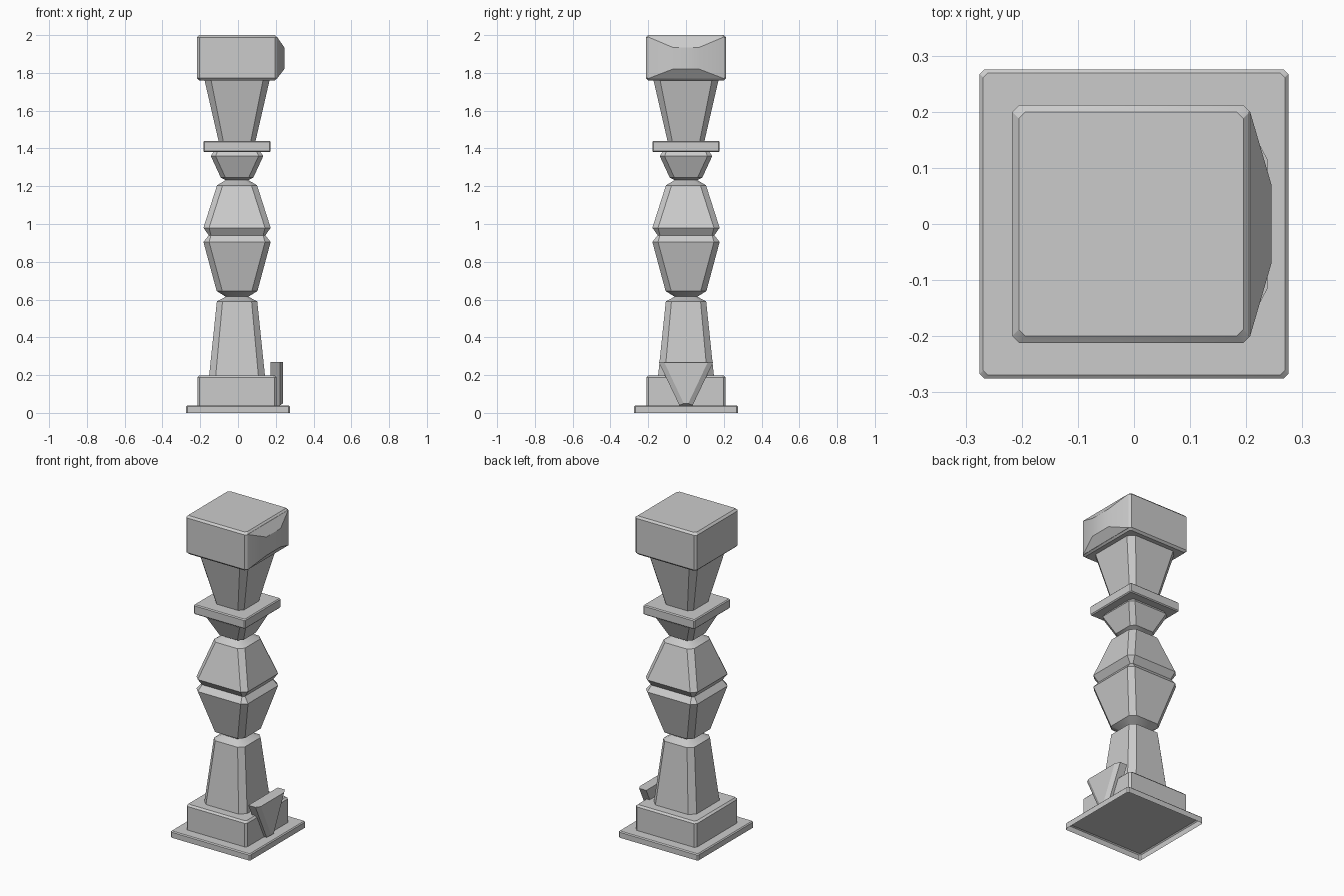
import bpy, bmesh, math

if "Cube" in bpy.data.objects:
    bpy.data.objects.remove(bpy.data.objects["Cube"])


def finish(name, bm, angle=30):
    bmesh.ops.recalc_face_normals(bm, faces=bm.faces)
    me = bpy.data.meshes.new(name)
    bm.to_mesh(me)
    bm.free()
    ob = bpy.data.objects.new(name, me)
    bpy.context.collection.objects.link(ob)
    bpy.ops.object.select_all(action='DESELECT')
    ob.select_set(True)
    bpy.context.view_layer.objects.active = ob
    bpy.ops.object.shade_smooth_by_angle(angle=math.radians(angle))
    return ob


def loft(name, rings, cx=-0.005, bottom=True, top=True):
    """Stack of corner-cut squares; each ring is (z, half width, corner cut)."""
    bm = bmesh.new()
    loops = []
    for z, h, c in rings:
        k = h - c
        pts = [(k, -h), (h, -k), (h, k), (k, h), (-k, h), (-h, k), (-h, -k), (-k, -h)]
        loops.append([bm.verts.new((x + cx, y, z)) for x, y in pts])
    for a, b in zip(loops, loops[1:]):
        for i in range(8):
            j = (i + 1) % 8
            bm.faces.new((a[i], a[j], b[j], b[i]))
    if bottom:
        bm.faces.new(loops[0])
    if top:
        bm.faces.new(loops[-1])
    return finish(name, bm)


def slab(name, z0, z1, h, b, cx=-0.005, bottom=True):
    return loft(name, [(z0, h - b, b), (z0 + b, h, b), (z1 - b, h, b), (z1, h - b, b)],
                cx, bottom)


def frustum_x(name, back, front):
    """Closed solid between outlines of (x, y, z) points facing +x."""
    bm = bmesh.new()
    loops = [[bm.verts.new(p) for p in o] for o in (back, *front)]
    for a, b in zip(loops, loops[1:]):
        for i in range(len(a)):
            j = (i + 1) % len(a)
            bm.faces.new((a[i], a[j], b[j], b[i]))
    bm.faces.new(loops[0])
    bm.faces.new(loops[-1])
    return finish(name, bm)


def outline(x, top, bot, z0, z1):
    return [(x, -bot, z0), (x, bot, z0), (x, top, z1), (x, -top, z1)]


# Foot plate, open underneath, and plinth
loft("foot_plate", [(0, 0.275, 0.008), (0.034, 0.275, 0.008), (0.04, 0.269, 0.008)],
     cx=0, bottom=False)
loft("plinth", [(0.04, 0.21, 0.012), (0.187, 0.21, 0.012), (0.198, 0.199, 0.012)],
     bottom=False)

# Turned-looking shaft: pedestal, double diamond and cup in one loft
loft("shaft", [
    (0.195, 0.148, 0.035), (0.59, 0.107, 0.03), (0.615, 0.06, 0.02),
    (0.645, 0.108, 0.03), (0.905, 0.178, 0.03), (0.94, 0.15, 0.012),
    (0.98, 0.178, 0.03), (1.205, 0.106, 0.03), (1.232, 0.06, 0.02),
    (1.245, 0.086, 0.025), (1.36, 0.139, 0.025), (1.38, 0.125, 0.02)],
    bottom=False, top=False)

# Collar, flaring neck and capital block
slab("collar", 1.38, 1.44, 0.178, 0.006)
loft("neck", [(1.44, 0.098, 0.025), (1.765, 0.173, 0.035)], bottom=False, top=False)
slab("capital", 1.76, 2.0, 0.212, 0.012)

# Shallow swelling on the right face of the capital
frustum_x("capital_boss", outline(0.2, 0.2, 0.2, 1.77, 1.99),
          [outline(0.207, 0.2, 0.2, 1.77, 1.99), outline(0.245, 0.07, 0.07, 1.82, 1.935)])

# Tapered plaque leaning on the plinth's right face
frustum_x("plaque", outline(0.173, 0.145, 0.035, 0.04, 0.27),
          [outline(0.222, 0.145, 0.035, 0.04, 0.27),
           outline(0.238, 0.115, 0.012, 0.05, 0.268)])
